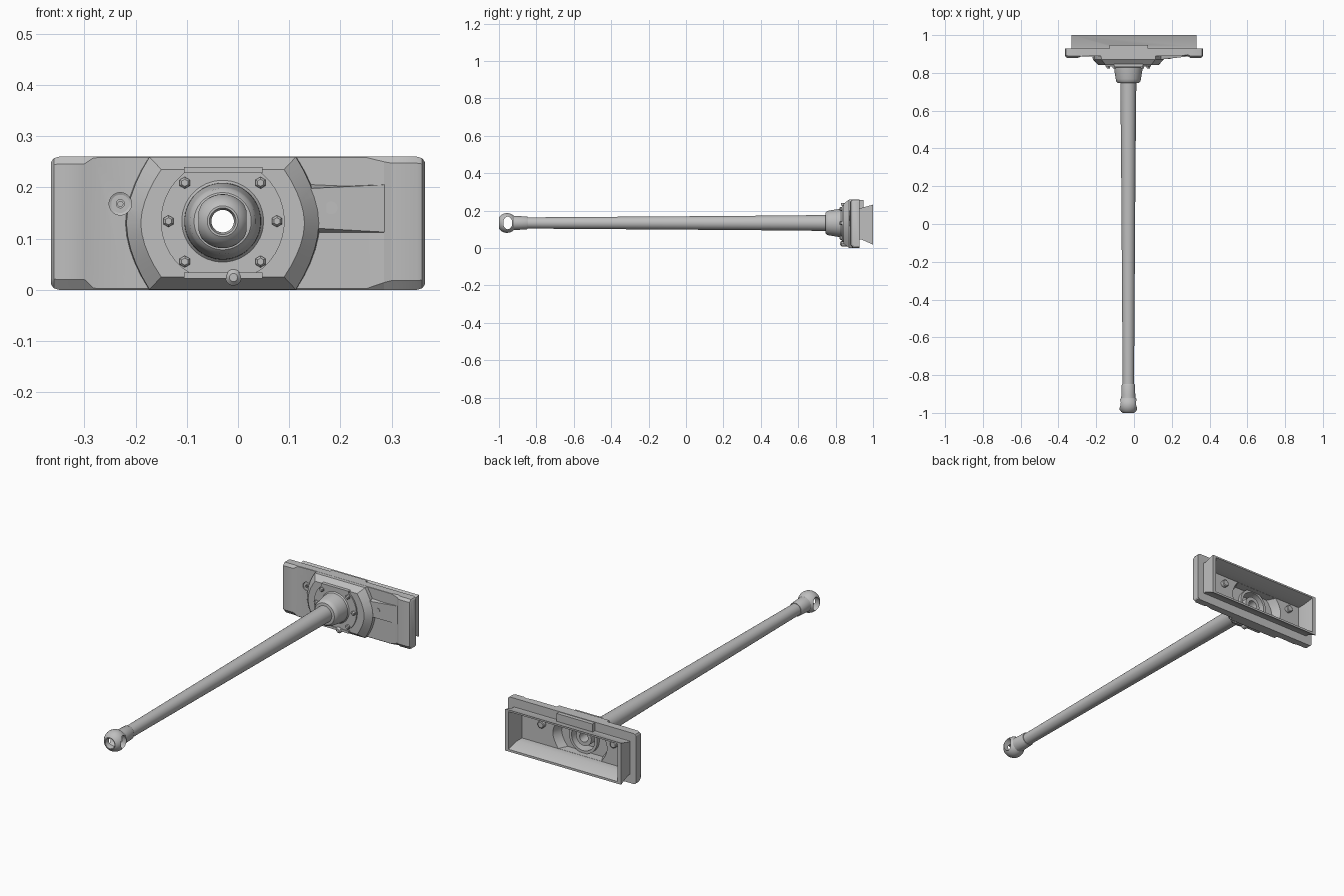
import bpy, bmesh, math
from mathutils import Vector

if "Cube" in bpy.data.objects:
    bpy.data.objects.remove(bpy.data.objects["Cube"])

CX, CZ = -0.03, 0.134          # barrel axis
MID = 0.13                     # mid height of the shield

steel = bpy.data.materials.new("grey_steel")
steel.diffuse_color = (0.52, 0.52, 0.52, 1)
steel.use_nodes = True
steel.node_tree.nodes["Principled BSDF"].inputs["Base Color"].default_value = steel.diffuse_color


def loft(name, rings, caps=True, closed=False):
    """Skin a sequence of equal-length point rings."""
    bm = bmesh.new()
    vs = [[bm.verts.new(p) for p in r] for r in rings]
    n = len(rings[0])
    pairs = list(zip(vs, vs[1:])) + ([(vs[-1], vs[0])] if closed else [])
    for a, b in pairs:
        for i in range(n):
            j = (i + 1) % n
            bm.faces.new((a[i], a[j], b[j], b[i]))
    if caps and not closed:
        bm.faces.new(vs[0])
        bm.faces.new(vs[-1])
    bmesh.ops.recalc_face_normals(bm, faces=bm.faces)
    me = bpy.data.meshes.new(name)
    bm.to_mesh(me)
    bm.free()
    ob = bpy.data.objects.new(name, me)
    bpy.context.collection.objects.link(ob)
    me.materials.append(steel)
    return ob


def circle(y, r, x=CX, z=CZ, n=40, zmax=9):
    pts = []
    for i in range(n):
        a = 2 * math.pi * (i + 0.5) / n
        pts.append((x + r * math.cos(a), y, z + max(-zmax, min(zmax, r * math.sin(a)))))
    return pts


def lathe(name, profile, x=CX, z=CZ, n=40, closed=False):
    return loft(name, [circle(y, r, x, z, n) for y, r in profile], closed=closed)


def rect(y, hx, z0, z1):
    return [(-hx, y, z0), (hx, y, z0), (hx, y, z1), (-hx, y, z1)]


def box(name, x0, x1, y0, y1, z0, z1):
    return loft(name, [[(x0, y, z0), (x1, y, z0), (x1, y, z1), (x0, y, z1)] for y in (y0, y1)])


def bowed(y, end, mid, h):
    """Outline with flat top and bottom and bowed sides."""
    ts = [-1 + i / 5 for i in range(11)]
    w = lambda t: end + (mid - end) * (1 - abs(t) ** 1.8)
    return ([(CX + w(t), y, MID + h * t) for t in ts]
            + [(CX - w(t), y, MID + h * t) for t in reversed(ts)])


def combine(ob, other, op):
    m = ob.modifiers.new("join", 'BOOLEAN')
    m.operation, m.solver, m.object = op, 'EXACT', other
    bpy.context.view_layer.objects.active = ob
    bpy.ops.object.modifier_apply(modifier=m.name)
    bpy.data.objects.remove(other)


def smooth(ob, angle=30):
    bpy.ops.object.select_all(action='DESELECT')
    ob.select_set(True)
    bpy.context.view_layer.objects.active = ob
    bpy.ops.object.shade_smooth_by_angle(angle=math.radians(angle))


# Shield plate: cross-sections across x (x, front y, chamfer, end inset)
stations = [(-.365, .890, .012, .010), (-.360, .882, .018, .003), (-.350, .878, .020, 0),
            (-.300, .878, .020, 0), (-.282, .886, .003, 0), (-.22, .889, .002, 0),
            (.25, .889, .002, 0), (.285, .888, .014, 0), (.300, .878, .018, 0),
            (.350, .878, .018, 0), (.360, .882, .016, .003), (.365, .890, .012, .010)]
shield = loft("shield", [[(x, .928, e), (x, f + c * .8, e), (x, f, e + c),
                          (x, f, .26 - e - c * .7), (x, f + c * .6, .26 - e), (x, .928, .26 - e)]
                         for x, f, c, e in stations])

# Raised bowed boss, clipped disc, dovetail rear frame and top cover
combine(shield, loft("boss", [bowed(.915, .145, .193, .1295), bowed(.872, .143, .188, .1295),
                              bowed(.841, .12, .16, .105)]), 'UNION')
combine(shield, loft("disc", [circle(.87, .121, zmax=.102), circle(.834, .121, zmax=.102)]), 'UNION')
combine(shield, loft("frame", [rect(.91, .33, .045, .215), rect(.94, .33, .045, .215),
                               rect(1.0, .33, .018, .232)]), 'UNION')
combine(shield, box("cover", -.13, .073, .90, .948, .19, .2575), 'UNION')

# Tapered wedge on the right of the boss
combine(shield, loft("wedge", [
    [(.12, .91, .103), (.12, .868, .122), (.12, .868, .197), (.12, .91, .216)],
    [(.30, .91, .110), (.30, .8885, .112), (.30, .8885, .206), (.30, .91, .208)]]), 'UNION')

# Hollow rear, boss cavity, round pocket for the barrel and the sight openings
combine(shield, loft("cavity", [rect(.906, .30, .055, .205), rect(.945, .30, .055, .205),
                                rect(1.02, .315, .02, .23)]), 'DIFFERENCE')
combine(shield, loft("boss_cavity", [bowed(.93, .135, .165, .0745),
                                     bowed(.862, .10, .135, .0735)]), 'DIFFERENCE')
combine(shield, lathe("pocket", [(.90, .066), (.80, .066)]), 'DIFFERENCE')
combine(shield, lathe("sight_hole", [(.82, .022), (.894, .022), (.899, .012)], -.23, .168, 24), 'DIFFERENCE')
smooth(shield)

# Sight tube and small round port
smooth(lathe("sight_tube", [(.91, .009), (.888, .009), (.888, .005), (.897, .005)], -.23, .168, 16))
smooth(lathe("port_cap", [(.92, .0125), (.874, .0125)], .182, .16, 20))

# Rear bosses visible inside the frame
for x, z in ((-.23, .168), (.182, .16)):
    smooth(lathe("rear_boss", [(.895, .018), (.922, .018), (.925, .014)], x, z, 16))

# Clamp rails above and below the disc
for z in (.028, .234):
    box("clamp_rail", -.106, .048, .830, .85, z - .006, z + .006)
smooth(lathe("lower_lug", [(.86, .016), (.832, .016), (.824, .008)], -.009, .024, 16))

# Bolt heads around the collar
for dx, dz in ((-.106, 0), (.106, 0), (-.074, .075), (.074, .075), (-.074, -.079), (.074, -.079)):
    lathe("bolt", [(.845, .0115), (.827, .0115), (.822, .007)], CX + dx, .136 + dz - .002, 6)

# Barrel collar
smooth(lathe("collar", [(.88, .066), (.88, .080), (.834, .080), (.828, .075), (.815, .0745),
                        (.768, .067), (.755, .064), (.747, .056), (.745, .040), (.82, .040),
                        (.82, .066)], closed=True), 35)

# Tapered barrel with open bore
smooth(lathe("barrel", [(-.92, .030), (-.85, .030), (.30, .038), (.80, .043), (.875, .043),
                        (.875, .024), (-.92, .022)], closed=True))

# Ball shaped muzzle brake with side vents
ball = [(-.957 + .053 * math.sin(math.radians(a)), .053 * math.cos(math.radians(a)))
        for a in range(44, -55, -10)]
muzzle = lathe("muzzle_brake", [(-.848, .022), (-.848, .033), (-.852, .035), (-.905, .037)] + ball
               + [(-1.0, .030), (-1.0, .026), (-.985, .022)], closed=True)
vent = [[(x, -.953 + .024 * math.cos(a), CZ + .034 * math.sin(a))
         for a in [2 * math.pi * i / 24 for i in range(24)]] for x in (CX - .1, CX + .1)]
combine(muzzle, loft("vent_cutter", vent), 'DIFFERENCE')
# Flattened cheeks on both sides of the brake
for s in (-1, 1):
    x0, x1 = sorted((CX + s * .047, CX + s * .1))
    combine(muzzle, box("cheek_cutter", x0, x1, -1.05, -.9, 0, .3), 'DIFFERENCE')
smooth(muzzle)
# The barrel ends behind the vents so the brake stays open
